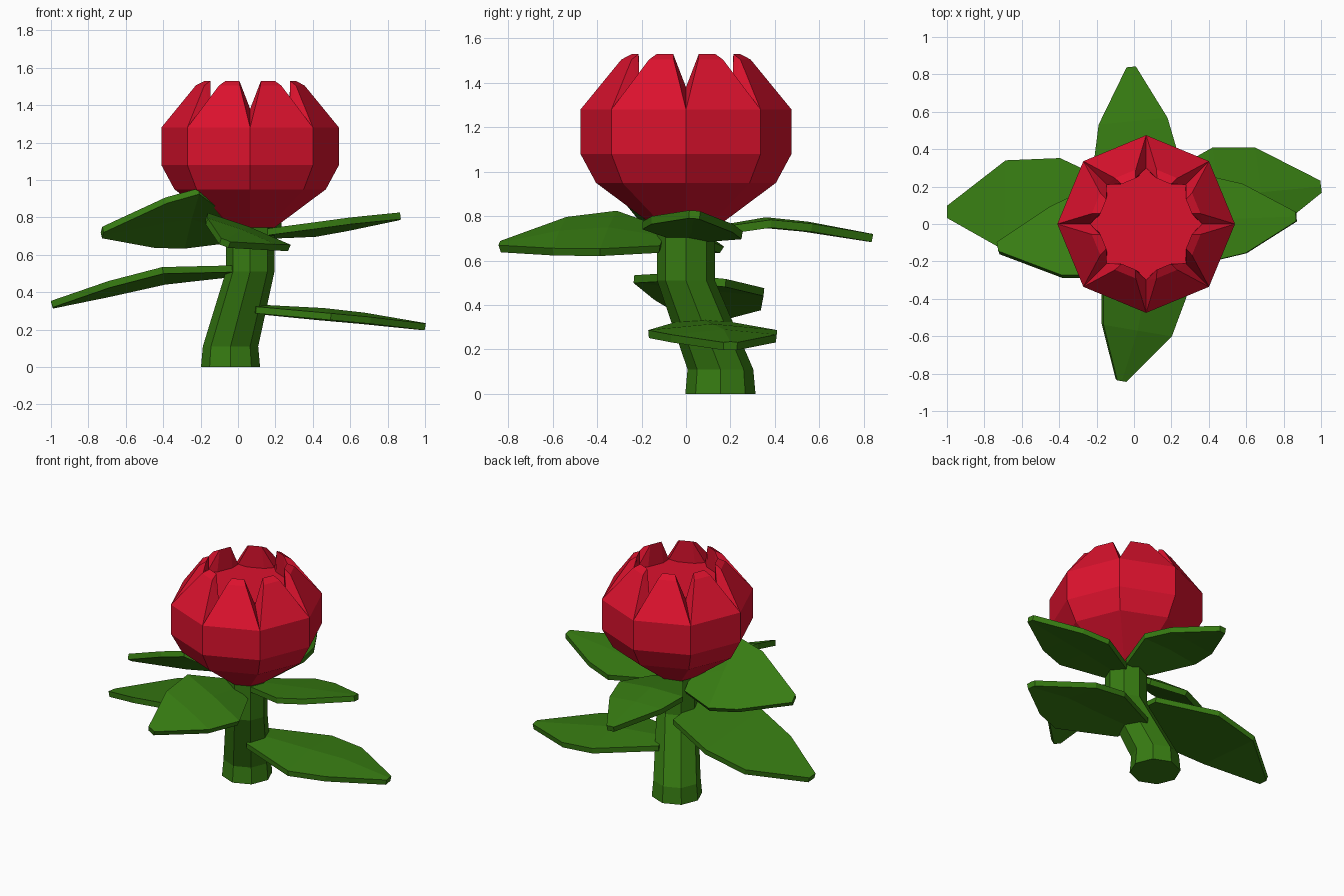
import bpy, bmesh, math
from mathutils import Vector

if "Cube" in bpy.data.objects:
    bpy.data.objects.remove(bpy.data.objects["Cube"])


def material(name, rgb):
    m = bpy.data.materials.new(name)
    m.diffuse_color = (*rgb, 1)
    m.use_nodes = True
    m.node_tree.nodes["Principled BSDF"].inputs["Base Color"].default_value = m.diffuse_color
    return m


RED = material("petal_red", (0.72, 0.006, 0.027))
GREEN = material("leaf_green", (0.038, 0.2, 0.006))


def finish(bm, name, mat, recalc=True):
    if recalc:
        bmesh.ops.recalc_face_normals(bm, faces=bm.faces)
    me = bpy.data.meshes.new(name)
    bm.to_mesh(me)
    bm.free()
    me.materials.append(mat)
    ob = bpy.data.objects.new(name, me)
    bpy.context.collection.objects.link(ob)
    return ob


def ring(bm, x, y, z, r):
    return [bm.verts.new((x + r * math.cos(k * math.pi / 4),
                          y + r * math.sin(k * math.pi / 4), z)) for k in range(8)]


def loft(bm, rows):
    rings = [ring(bm, *row) for row in rows]
    for a, b in zip(rings, rings[1:]):
        for k in range(8):
            n = (k + 1) % 8
            bm.faces.new((a[k], a[n], b[n], b[k]))
    bm.faces.new(rings[0][::-1])
    return rings[-1]


# Bent eight-sided stem
bm = bmesh.new()
top = loft(bm, [(-0.04, 0.155, 0, 0.158), (-0.04, 0.155, 0.11, 0.148),
                (0.065, 0, 0.51, 0.13), (0.065, 0, 0.78, 0.13)])
bm.faces.new(top)
finish(bm, "stem", GREEN)

# Flower cup with eight petals, notched above the cup corners
CX = 0.065
bm = bmesh.new()
rim = loft(bm, [(CX, 0, 0.745, 0.13), (CX, 0, 0.95, 0.405),
                (CX, 0, 1.08, 0.475), (CX, 0, 1.28, 0.475)])
notch = ring(bm, CX, 0, 1.38, 0.3)
floor = []
for k in range(8):
    n = (k + 1) % 8
    ang = (k + 0.5) * math.pi / 4
    u = Vector((math.cos(ang), math.sin(ang), 0))
    t = Vector((-u.y, u.x, 0))

    def pair(r, w, z):
        return [bm.verts.new(Vector((CX, 0, z)) + u * r + t * s * w) for s in (-1, 1)]

    shoulder = pair(0.29, 0.06, 1.505)
    tip = pair(0.247, 0.04, 1.53)
    base = pair(0.25, 0.055, 1.38)
    bm.faces.new((rim[k], rim[n], shoulder[1], shoulder[0]))
    bm.faces.new((shoulder[0], shoulder[1], tip[1], tip[0]))
    bm.faces.new((tip[0], tip[1], base[1], base[0]))
    for i, c in ((0, k), (1, n)):
        bm.faces.new((rim[c], notch[c], shoulder[i]))
        bm.faces.new((notch[c], tip[i], shoulder[i]))
        bm.faces.new((notch[c], base[i], tip[i]))
    floor += [notch[k], base[0], base[1]]
bm.faces.new(floor)
finish(bm, "flower", RED)

# Leaves: name, width scale, sideways roll, edge droop, spine points
LEAVES = [
    ("back_leaf", 1, 0, 0.01,
     [(0.06, 0.10, 0.75), (0.01, 0.36, 0.795), (-0.005, 0.55, 0.775), (-0.015, 0.84, 0.72)]),
    ("front_leaf", 1, 0.38, 0.01,
     [(0.06, -0.10, 0.71), (0.06, -0.35, 0.75), (0.02, -0.57, 0.735), (-0.065, -0.84, 0.68)]),
    ("upper_left_leaf", 1, -0.65, 0.01,
     [(-0.04, 0, 0.76), (-0.25, -0.05, 0.82), (-0.42, -0.09, 0.795), (-0.73, -0.12, 0.735)]),
    ("upper_right_leaf", 1, 0.1, 0.01,
     [(0.15, 0.01, 0.735), (0.42, 0.03, 0.765), (0.59, 0.03, 0.79), (0.865, 0.04, 0.825)]),
    ("lower_left_leaf", 1.3, -0.1, 0.0,
     [(-0.03, 0.05, 0.53), (-0.40, 0.06, 0.505), (-0.69, 0.10, 0.435), (-1.0, 0.065, 0.35)]),
    ("lower_right_leaf", 1.3, 0, 0.025,
     [(0.08, 0.08, 0.335), (0.46, 0.12, 0.315), (0.68, 0.17, 0.29), (1.0, 0.2, 0.235)]),
]
WIDTHS = (0.1, 0.225, 0.185, 0.025)

for name, scale, roll, droop, spine in LEAVES:
    bm = bmesh.new()
    d = Vector(spine[-1]) - Vector(spine[0])
    d.z = 0
    side = d.normalized().cross(Vector((0, 0, 1)))
    side.z = roll
    rows = []
    for p, w in zip(spine, WIDTHS):
        drop = Vector((0, 0, droop * w / 0.2))
        rows.append([bm.verts.new(Vector(p) + side * w * scale * s - drop * abs(s))
                     for s in (-1, 0, 1)])
    for a, b in zip(rows, rows[1:]):
        for i in (0, 1):
            bm.faces.new((a[i], a[i + 1], b[i + 1], b[i]))
    leaf = finish(bm, name, GREEN, recalc=False)
    mod = leaf.modifiers.new("thickness", 'SOLIDIFY')
    mod.thickness = 0.036
    mod.offset = -1
